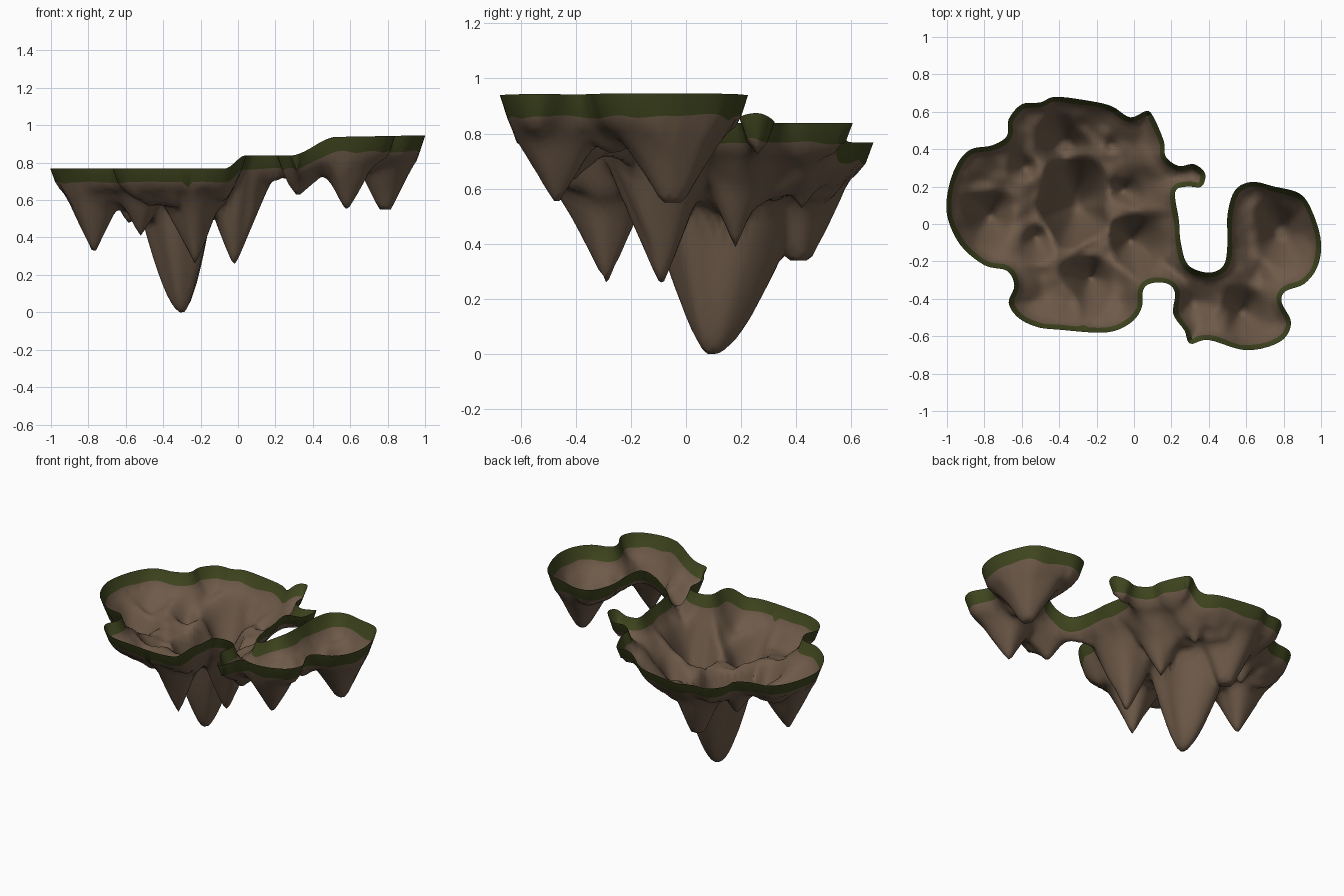
import bpy
import bmesh
import math
from mathutils import Vector, noise
from mathutils.geometry import delaunay_2d_cdt
from mathutils.kdtree import KDTree

cube = bpy.data.objects.get("Cube")
if cube:
    bpy.data.objects.remove(cube, do_unlink=True)

# Shoreline of the island, clockwise from the far right-hand tip
SHORE = [
    (-1, .05), (-.99, .2), (-.94, .33), (-.87, .4), (-.76, .42), (-.68, .47),
    (-.67, .56), (-.6, .64), (-.5, .65), (-.42, .68), (-.25, .66), (-.12, .63),
    (-.02, .57), (.07, .605), (.11, .56), (.16, .44), (.17, .36), (.24, .31),
    (.32, .32), (.38, .27), (.36, .2), (.28, .2), (.22, .17), (.24, .02),
    (.25, -.1), (.29, -.22), (.4, -.26), (.48, -.22), (.5, -.1), (.5, .05),
    (.54, .18), (.63, .225), (.75, .2), (.89, .16), (.96, .05), (1, -.1),
    (.98, -.23), (.91, -.32), (.81, -.36), (.79, -.42), (.84, -.53), (.78, -.63),
    (.6, -.675), (.4, -.62), (.3, -.64), (.27, -.57), (.21, -.48), (.22, -.37),
    (.18, -.32), (.1, -.315), (.05, -.35), (.04, -.45), (-.02, -.53), (-.15, -.58),
    (-.4, -.565), (-.52, -.55), (-.62, -.5), (-.67, -.42), (-.64, -.33),
    (-.68, -.25), (-.8, -.22), (-.93, -.11),
]

# Hanging rock spikes: x, y, tip height, slope along x, slope along y, bluntness
SPIKES = [
    (-.23, -.29, .26, 2.3, 2.1, .01),
    (-.02, -.09, .26, 2.4, 2.4, .02),
    (-.77, .04, .33, 2, 1.8, .02),
    (-.37, .41, .34, 2, 2.2, .08),
    (-.06, .18, .39, 1.7, 2.2, .01),
    (-.52, -.07, .41, 1.9, 1.6, .01),
    (-.58, .3, .48, 1.7, 1.7, .02),
    (-.12, .42, .53, 1.6, 1.6, .01),
    (.32, -.42, .63, 1.2, 1.2, .02),
    (.58, -.47, .555, 1.8, 1.7, .02),
    (.79, -.05, .55, 1.9, 1.6, .06),
]
MAIN = Vector((-.3, .09))  # foot of the great central spike

WALL = 0.027  # width of the grassy lip seen from above
STEP = 0.023  # spacing of the rock surface


def material(name, color):
    mat = bpy.data.materials.new(name)
    mat.use_nodes = True
    mat.diffuse_color = color
    bsdf = mat.node_tree.nodes["Principled BSDF"]
    bsdf.inputs["Base Color"].default_value = color
    bsdf.inputs["Roughness"].default_value = 0.9
    return mat


def ramp(x, start, end):
    t = min(max((x - start) / (end - start), 0), 1)
    return t * t * (3 - 2 * t)


def soft_min(a, b, blend):
    h = max(blend - abs(a - b), 0) / blend
    return min(a, b) - h * h * blend / 4


def smooth_loop(points, steps):
    """Closed Catmull-Rom loop through the points."""
    pts = [Vector(p) for p in points]
    count = len(pts)
    loop = []
    for i in range(count):
        a, b, c, d = (pts[(i + k) % count] for k in (-1, 0, 1, 2))
        for s in range(steps):
            t = s / steps
            loop.append(b + (c - a) * t / 2
                        + (a - b * 2.5 + c * 2 - d / 2) * t * t
                        + ((b - c) * 3 + d - a) * t ** 3 / 2)
    return loop


def rim_height(x):
    """The rim climbs in two steps from the big island to the small one."""
    return (.768 + .07 * ramp(x, -.07, .04)
            + .1 * ramp(x, .28, .53) + .007 * ramp(x, .5, 1))


def rock_height(x, y, dist):
    """Underside height at a point lying dist inside the shore."""
    rim = rim_height(x)
    steep = 2.7 + .4 * ramp(x, .2, .5)
    edge = WALL * 1.25
    if dist < edge:
        return rim - dist * steep
    inner = dist - edge
    lumps = noise.noise(Vector((x * 6, y * 6, .3)))
    fine = noise.noise(Vector((x * 14, y * 14, 4)))
    depth = edge * steep + .17 * (1 - math.exp(-inner / .19))
    depth += (.06 * lumps + .02 * fine) * ramp(inner, 0, .12)
    lowest = rim - depth
    limit = rim - edge * steep - 2.2 * inner
    for sx, sy, tip, kx, ky, blunt in SPIKES:
        dx, dy = x - sx, y - sy
        reach = math.hypot(dx * kx, dy * ky)
        # Ribs run down the sides of each spike
        rib = 1 + .05 * math.cos(4 * math.atan2(dy, dx) + 9 * sx) + .2 * lumps
        cone = max(tip + max(reach * rib - blunt, 0), limit)
        lowest = soft_min(lowest, cone, .05)
    # The central spike swells towards the left and the back
    dx, dy = x - MAIN.x, y - MAIN.y
    kx = 3.2 if dx < 0 else 4.2
    ky = 2.2 if dy > 0 else 3.4
    rib = 1 + .06 * math.cos(5 * math.atan2(dy, dx)) + .1 * lumps
    swell = max(math.hypot(kx * dx, ky * dy) * rib - .04, 0) ** 1.5
    return soft_min(lowest, swell, .05)


# Shore loop with inward normals and a distance lookup
shore = smooth_loop(SHORE, 5)
total = len(shore)
inward = []
for i in range(total):
    along = (shore[(i + 1) % total] - shore[i - 1]).normalized()
    inward.append(Vector((along.y, -along.x)))
lookup = KDTree(total)
for i, p in enumerate(shore):
    lookup.insert(p.to_3d(), i)
lookup.balance()


def shore_distance(p):
    near, index, dist = lookup.find(p.to_3d())
    return dist if (p - shore[index]).dot(inward[index]) > 0 else -dist


# Plan points: shore, wavy lower edge of the grass, spike tips, rock lattice
plan = list(shore)
for i, p in enumerate(shore):
    width = WALL * (1 + .22 * noise.noise(Vector((p.x * 8, p.y * 8, 2))))
    q = p + inward[i] * width
    if shore_distance(q) > width * .7:
        plan.append(q)
plan += [Vector(s[:2]) for s in SPIKES] + [MAIN]
rows = int(2 / STEP)
for row in range(-rows, rows):
    for col in range(-rows, rows):
        p = Vector(((col + row % 2 / 2) * STEP, row * STEP * .866))
        if shore_distance(p) > WALL * 1.6:
            plan.append(p)

verts, edges, faces = delaunay_2d_cdt(plan, [], [list(range(total))], 1, 1e-5)[:3]

# Floating island shell, open at the top
bm = bmesh.new()
dists = [max(shore_distance(p), 0) for p in verts]
dists = [0 if d < .004 else d for d in dists]
made = [bm.verts.new((p.x, p.y, max(rock_height(p.x, p.y, d), 0)))
        for p, d in zip(verts, dists)]
for face in faces:
    f = bm.faces.new([made[i] for i in face])
    # Grass on the lip, bare rock below
    f.material_index = 0 if min(dists[i] for i in face) < WALL * .4 else 1
    f.smooth = True
    f.normal_update()
    if f.normal.z > 0:
        f.normal_flip()
bmesh.ops.delete(bm, geom=[v for v in bm.verts if not v.link_faces], context='VERTS')

mesh = bpy.data.meshes.new("floating_island")
bm.to_mesh(mesh)
bm.free()
mesh.materials.append(material("moss green", (.053, .063, .014, 1)))
mesh.materials.append(material("earth brown", (.155, .102, .066, 1)))
island = bpy.data.objects.new("floating_island", mesh)
bpy.context.collection.objects.link(island)
